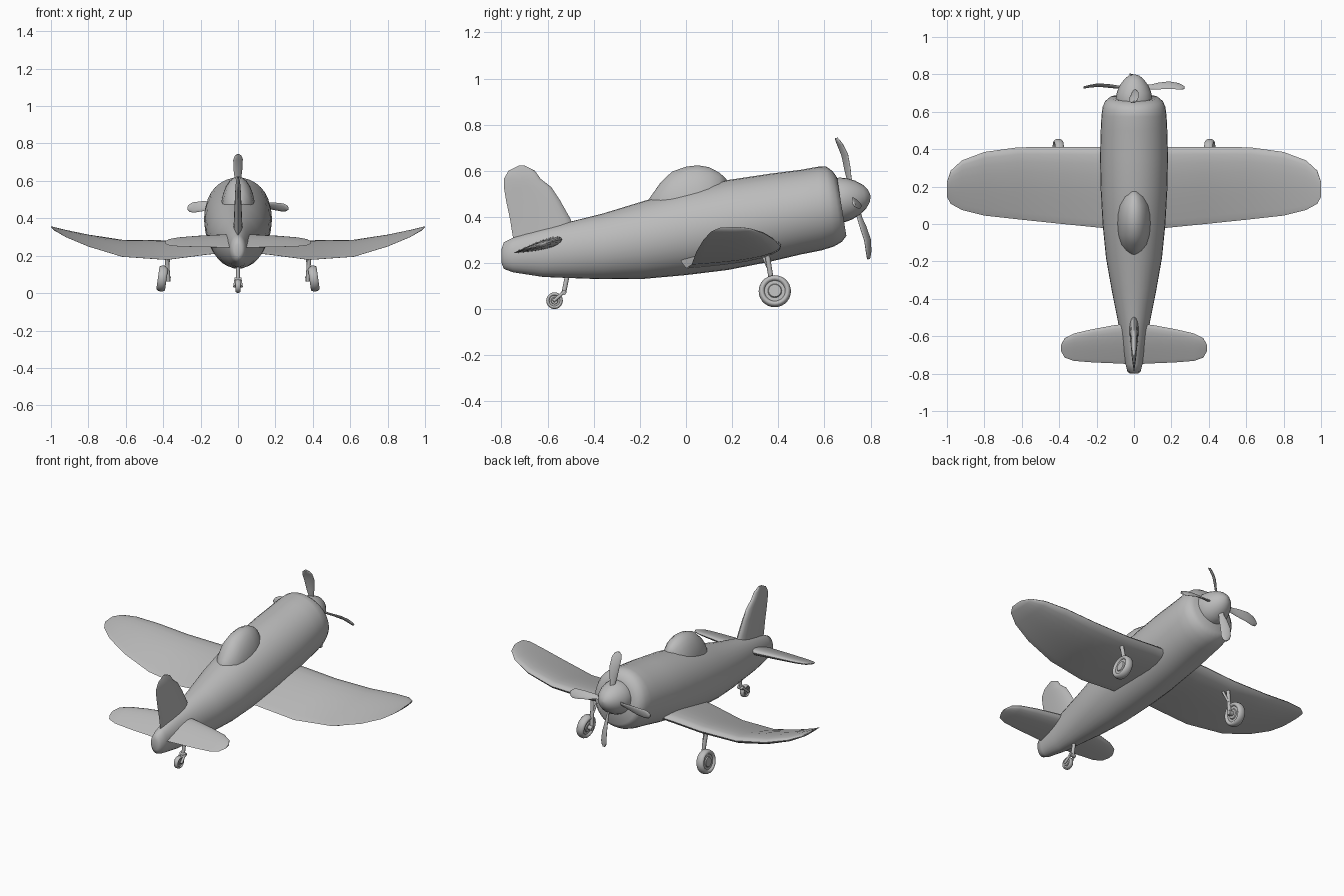
import bpy, bmesh
from math import sin, cos, pi, radians
from mathutils import Vector, Matrix

cube = bpy.data.objects.get("Cube")
if cube:
    bpy.data.objects.remove(cube, do_unlink=True)

grey = bpy.data.materials.new("plain_grey")
grey.use_nodes = True
grey.diffuse_color = (0.5, 0.5, 0.5, 1)
grey.node_tree.nodes["Principled BSDF"].inputs["Base Color"].default_value = (0.5, 0.5, 0.5, 1)


def finish(name, bm, sharp=50):
    bmesh.ops.recalc_face_normals(bm, faces=bm.faces)
    mesh = bpy.data.meshes.new(name)
    bm.to_mesh(mesh)
    bm.free()
    obj = bpy.data.objects.new(name, mesh)
    bpy.context.collection.objects.link(obj)
    mesh.materials.append(grey)
    bpy.ops.object.select_all(action='DESELECT')
    obj.select_set(True)
    bpy.context.view_layer.objects.active = obj
    bpy.ops.object.shade_smooth_by_angle(angle=radians(sharp))
    return obj


def loft(name, rings, matrix=Matrix(), closed=False, sharp=50):
    """Skin a list of equal-length rings; cap the ends unless it is closed."""
    bm = bmesh.new()
    rows = [[bm.verts.new(matrix @ Vector(p)) for p in ring] for ring in rings]
    n = len(rows[0])
    pairs = list(zip(rows, rows[1:]))
    if closed:
        pairs.append((rows[-1], rows[0]))
    else:
        bm.faces.new(rows[0])
        bm.faces.new(rows[-1])
    for a, b in pairs:
        for i in range(n):
            j = (i + 1) % n
            bm.faces.new((a[i], a[j], b[j], b[i]))
    return finish(name, bm, sharp)


def circle(n):
    return [(cos(2 * pi * i / n), sin(2 * pi * i / n)) for i in range(n)]


def foil(n=20):
    """Unit airfoil: chord position (0 trailing, 1 leading) and half thickness."""
    return [(0.5 + 0.5 * c, s * (0.2 + 0.4 * (1 + c))) for c, s in circle(n)]


def revolve(name, profile, matrix, n=24, closed=False, sharp=40):
    """Spin (radius, distance) points about the local z axis."""
    return loft(name, [[(r * c, r * s, h) for c, s in circle(n)] for r, h in profile],
                matrix, closed, sharp)


def rod(name, start, end, radius):
    a, b = Vector(start), Vector(end)
    turn = (b - a).to_track_quat('Z', 'Y').to_matrix().to_4x4()
    revolve(name, [(radius, 0), (radius, (b - a).length)], Matrix.Translation(a) @ turn, 12)


# Fuselage: y, bottom, top, half width
body = [(-.80, .20, .26, .02), (-.79, .175, .29, .035), (-.75, .16, .31, .045),
        (-.62, .14, .35, .068), (-.50, .135, .38, .09), (-.36, .13, .415, .118),
        (-.18, .132, .47, .15), (0, .148, .52, .168), (.18, .17, .56, .178),
        (.36, .205, .587, .182), (.50, .238, .605, .178), (.58, .255, .618, .174),
        (.625, .272, .618, .168), (.655, .292, .60, .155), (.675, .318, .572, .13)]
rings = []
for y, low, high, w in body:
    mid, half = (low + high) / 2, (high - low) / 2
    lean = 0.16 * max(0, (y - .55) / .125)
    rings.append([(w * c, y - lean * half * s, mid + half * s) for c, s in circle(32)])
loft("fuselage", rings)

# Bubble canopy: y, top, half width
hood = [(-.17, .465, .015), (-.145, .50, .045), (-.11, .55, .07), (-.06, .597, .085),
        (0, .618, .092), (.05, .624, .092), (.10, .616, .085), (.145, .592, .066),
        (.175, .565, .03)]
loft("canopy", [[(w * c, y, .44 + (top - .44) * s) for c, s in circle(24)]
                for y, top, w in hood])


def plane(name, half_span):
    """Full-span surface from rows of x, rear y, front y, rear z, front z, thickness."""
    span = [(-r[0],) + r[1:] for r in reversed(half_span)] + half_span[1:]
    loft(name, [[(x, y0 + (y1 - y0) * u, z0 + (z1 - z0) * u + t * v) for u, v in foil()]
                for x, y0, y1, z0, z1, t in span])


# Gull wing and tailplane
plane("wing", [(0, -.03, .41, .225, .285, .045), (.18, -.02, .412, .205, .28, .045),
               (.38, 0, .412, .178, .268, .042), (.62, .025, .41, .195, .272, .038),
               (.80, .045, .385, .25, .30, .032), (.92, .075, .34, .30, .328, .023),
               (.98, .108, .285, .336, .346, .013), (1, .145, .225, .353, .356, .003)])
plane("tailplane", [(0, -.75, -.53, .243, .305, .034), (.10, -.745, -.54, .245, .302, .03),
                    (.22, -.74, -.562, .247, .298, .024), (.32, -.732, -.585, .25, .292, .018),
                    (.37, -.715, -.61, .256, .285, .012), (.39, -.68, -.645, .265, .275, .004)])

# Tail fin: z, rear y, front y, half thickness
fin = [(.26, -.75, -.46, .04), (.31, -.75, -.47, .038), (.39, -.763, -.50, .032),
       (.47, -.78, -.545, .027), (.53, -.79, -.585, .023), (.565, -.79, -.63, .02),
       (.60, -.77, -.655, .015), (.623, -.725, -.70, .005)]
loft("tail_fin", [[(t * v, y0 + (y1 - y0) * u, z) for u, v in foil()]
                  for z, y0, y1, t in fin])

# Spinner
axis = Matrix.Translation((0, .66, .472)) @ Matrix.Rotation(radians(-82), 4, 'X')
revolve("spinner", [(.097, 0), (.097, .02), (.09, .05), (.074, .085), (.052, .115),
                    (.028, .134), (.004, .141)], axis)

# Propeller: each blade is distance, half width, sweep
blade = [(.03, .014, 0), (.09, .015, 0), (.13, .022, .004), (.19, .028, .008),
         (.24, .028, 0), (.262, .02, -.006), (.272, .006, -.008)]
hub = Matrix.Translation((0, .73, .482)) @ Matrix.Rotation(radians(15), 4, 'X')
for k, angle in enumerate((0, 96, 180, 264)):
    rings = []
    for r, w, sweep in blade:
        twist = radians(55 - 130 * r)
        rings.append([(w * c * cos(twist) - .006 * s * sin(twist),
                       sweep + w * c * sin(twist) + .006 * s * cos(twist), r)
                      for c, s in circle(12)])
    loft(f"propeller_blade_{k + 1}", rings, hub @ Matrix.Rotation(radians(angle), 4, 'Y'))


def wheel(name, centre, radius, width, lean):
    """Rounded tyre with a recessed hub, axle along x."""
    place = (Matrix.Translation(centre) @ Matrix.Rotation(radians(lean), 4, 'Y')
             @ Matrix.Rotation(pi / 2, 4, 'Y'))
    tube = radius * .2
    tyre = [(radius - tube + tube * c, width / 2 * s) for c, s in circle(14)]
    revolve(name + "_tyre", tyre, place, 28, closed=True, sharp=60)
    rim, depth = radius * .7, width * .28
    revolve(name + "_hub", [(rim * .55, -depth * 1.4), (rim * .62, -depth), (rim, -depth),
                            (rim, depth), (rim * .62, depth), (rim * .55, depth * 1.4)], place)


# Main landing gear
for side, label in ((1, "left"), (-1, "right")):
    wheel(label + "_wheel", (side * .405, .385, .078), .07, .048, side * -8)
    rod(label + "_axle", (side * .36, .385, .075), (side * .40, .385, .078), .014)
    rod(label + "_strut", (side * .372, .38, .065), (side * .385, .35, .25), .011)
    rod(label + "_brace", (side * .375, .37, .15), (side * .36, .335, .23), .007)

# Tail wheel with its bent leg and fork
wheel("tail_wheel", (0, -.57, .037), .036, .028, 0)
rod("tail_leg", (0, -.53, .07), (0, -.512, .16), .01)
for side, label in ((1, "left"), (-1, "right")):
    rod(label + "_tail_fork", (side * .019, -.575, .035), (side * .012, -.525, .078), .007)
rod("tail_fork_bridge", (-.018, -.53, .072), (.018, -.53, .072), .011)
